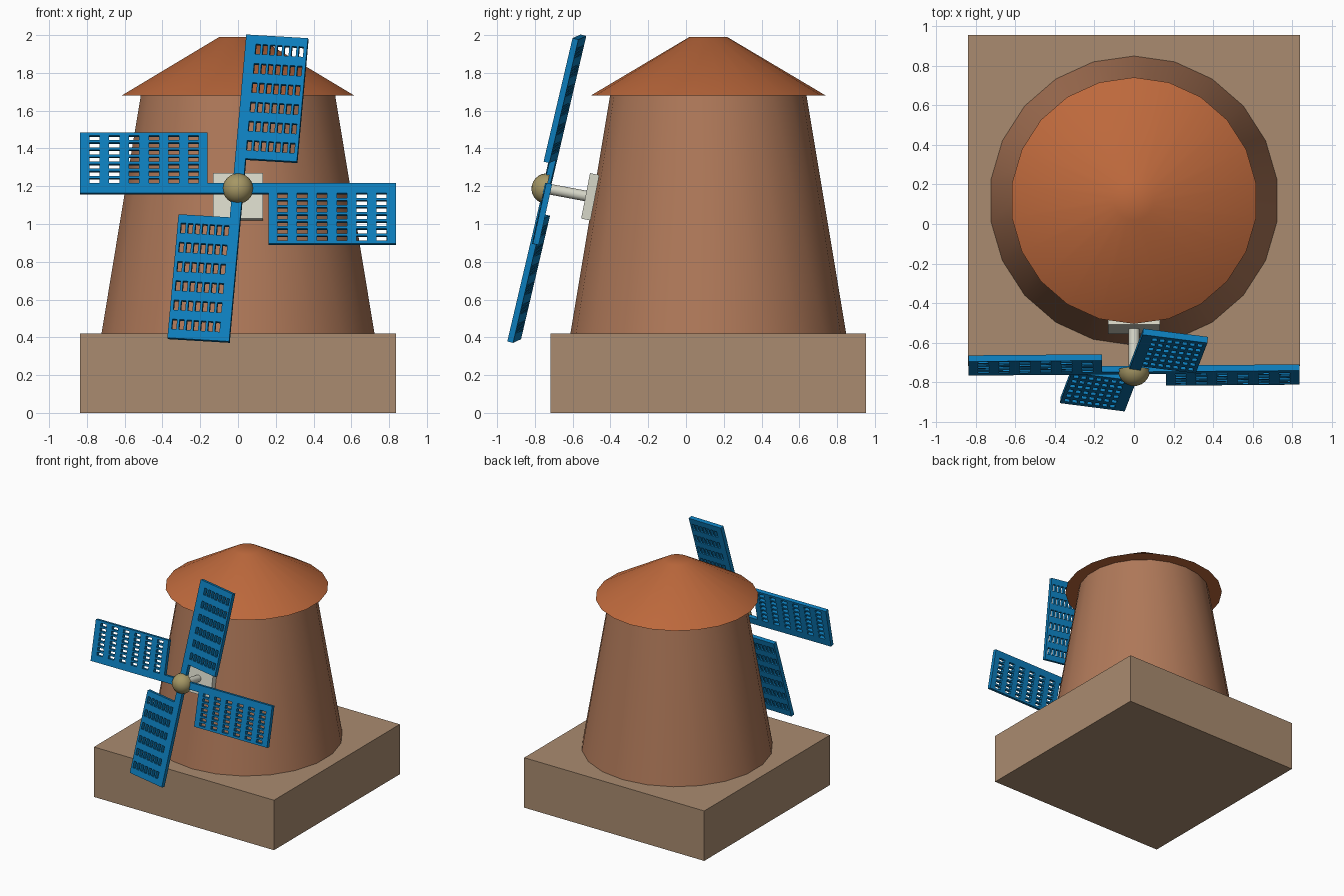
import bpy, bmesh, math
from mathutils import Vector, Matrix

if "Cube" in bpy.data.objects:
    bpy.data.objects.remove(bpy.data.objects["Cube"])


def material(name, rgb):
    m = bpy.data.materials.new(name)
    m.diffuse_color = (*rgb, 1)
    m.use_nodes = True
    m.node_tree.nodes["Principled BSDF"].inputs["Base Color"].default_value = m.diffuse_color
    return m


STONE = material("stone", (0.40, 0.26, 0.16))
CLAY = material("clay", (0.43, 0.19, 0.10))
TILE = material("tile", (0.51, 0.14, 0.045))
BLUE = material("blue", (0.004, 0.21, 0.51))
BRASS = material("brass", (0.38, 0.31, 0.13))
IVORY = material("ivory", (0.68, 0.68, 0.58))

HUB = Vector((0, -0.737, 1.187))
TILT = math.radians(11)
CY = 0.118          # tower centre in y


def finish(name, bm, mat, matrix=Matrix(), smooth=False):
    me = bpy.data.meshes.new(name)
    bmesh.ops.recalc_face_normals(bm, faces=bm.faces)
    bm.to_mesh(me)
    bm.free()
    me.materials.append(mat)
    ob = bpy.data.objects.new(name, me)
    bpy.context.collection.objects.link(ob)
    ob.matrix_world = matrix
    if smooth:
        bpy.ops.object.select_all(action='DESELECT')
        ob.select_set(True)
        bpy.context.view_layer.objects.active = ob
        bpy.ops.object.shade_smooth_by_angle(angle=math.radians(35))
    return ob


def box(name, centre, size, mat, tilt=0):
    bm = bmesh.new()
    bmesh.ops.create_cube(bm, size=1)
    bmesh.ops.scale(bm, vec=size, verts=bm.verts)
    return finish(name, bm, mat, Matrix.Translation(centre) @ Matrix.Rotation(tilt, 4, 'X'))


def cone(name, matrix, r1, r2, depth, sides, mat):
    bm = bmesh.new()
    bmesh.ops.create_cone(bm, cap_ends=True, segments=sides, radius1=r1, radius2=r2, depth=depth)
    return finish(name, bm, mat, matrix, True)


# base, tower and roof
box("base", (0, CY, 0.21), (1.675, 1.672, 0.42), STONE)
cone("tower", Matrix.Translation((0, CY, 1.05)), 0.73, 0.52, 1.26, 22, CLAY)
cone("roof", Matrix.Translation((0, CY, 1.835)), 0.622, 0.10, 0.31, 22, TILE)

# mounting plate and shaft
plate_pos = Vector((0, -0.507, 1.144))
box("mount_plate", plate_pos, (0.265, 0.05, 0.245), IVORY, -TILT)
axis = HUB - plate_pos
cone("shaft", Matrix.Translation((HUB + plate_pos) / 2) @ axis.to_track_quat('Z', 'Y').to_matrix().to_4x4(),
     0.028, 0.028, axis.length, 16, IVORY)

# domed hub cap
bm = bmesh.new()
bmesh.ops.create_uvsphere(bm, u_segments=24, v_segments=12, radius=0.081)
cut = bmesh.ops.bisect_plane(bm, geom=bm.verts[:] + bm.edges[:] + bm.faces[:], dist=1e-5,
                             plane_co=(0, 0, 0), plane_no=(0, 0, 1), clear_inner=True)
bmesh.ops.holes_fill(bm, edges=[e for e in bm.edges if e.is_boundary], sides=0)
finish("hub_cap", bm, BRASS,
       Matrix.Translation(HUB) @ Matrix.Rotation(math.pi / 2 - TILT, 4, 'X'), True)


# sail: spar plus slotted panel, cut as a grid then thickened
def sail(name, along, across):
    us = [0, 0.162]
    for i in range(6):
        c = 0.235 + 0.105 * i
        us += [c - 0.027, c + 0.027]
    us.append(0.836)
    vs = [-0.028]
    for i in range(7):
        c = 0.0405 + 0.0385 * i
        vs += [c - 0.0125, c + 0.0125]
    vs.append(0.302)
    bm = bmesh.new()
    grid = [[bm.verts.new((u, v, 0)) for v in vs] for u in us]
    for i in range(len(us) - 1):
        for j in range(len(vs) - 1):
            slot = i >= 2 and i % 2 == 0 and j % 2 == 1
            if slot or (i == 0 and j > 0):
                continue
            bm.faces.new((grid[i][j], grid[i + 1][j], grid[i + 1][j + 1], grid[i][j + 1]))
    bmesh.ops.delete(bm, geom=[v for v in bm.verts if not v.link_faces], context='VERTS')
    x = Vector(along).normalized()
    z = x.cross(Vector(across)).normalized()
    y = z.cross(x)
    frame = Matrix((x, y, z)).transposed().to_4x4()
    ob = finish(name, bm, BLUE, Matrix.Translation(HUB) @ frame)
    mod = ob.modifiers.new("thickness", 'SOLIDIFY')
    mod.thickness = 0.032
    mod.offset = 0


# two opposite pairs, the upright pair leaning slightly
up, up_side = Vector((0.073, 0.19, 0.81)), Vector((0.33, -0.042, -0.018))
right, right_side = Vector((1, 0.008, 0)), Vector((0, -0.215, -0.977))
sail("top_sail", up, up_side)
sail("bottom_sail", -up, -up_side)
sail("right_sail", right, right_side)
sail("left_sail", -right, -right_side)
